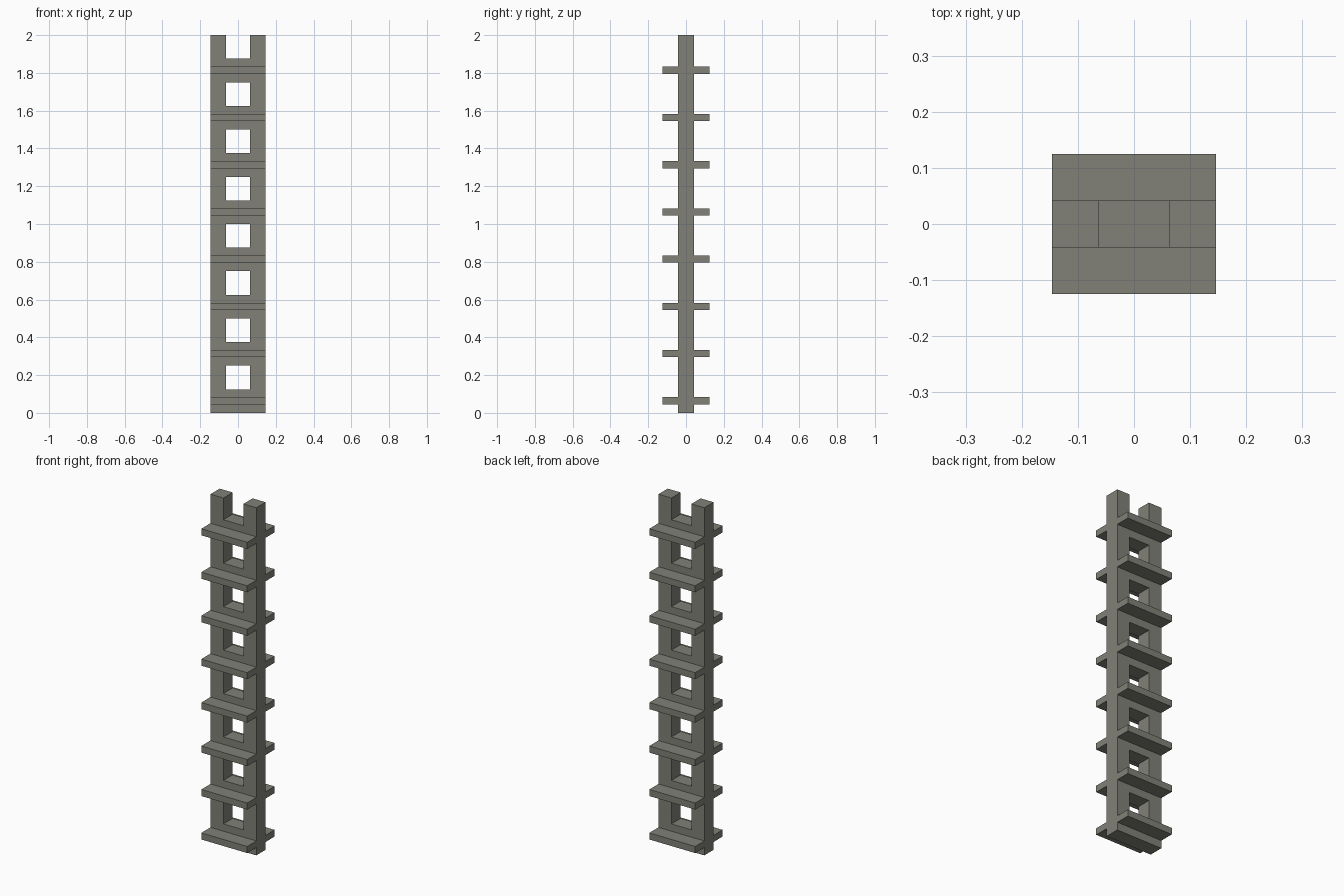
import bpy
import bmesh
from mathutils import Matrix, Vector

cube = bpy.data.objects.get("Cube")
if cube:
    bpy.data.objects.remove(cube, do_unlink=True)

HALF_WIDTH, INNER = 0.146, 0.0635
HALF_DEPTH, LEDGE_REACH = 0.042, 0.125
PITCH, STEPS = 0.25, 8
LEDGE_LOW, LEDGE_HIGH = 0.045, 0.083

# Weathered grey material
grey = bpy.data.materials.new("warm_grey")
grey.use_nodes = True
colour = (0.22, 0.22, 0.19, 1)
grey.diffuse_color = colour
grey.node_tree.nodes["Principled BSDF"].inputs["Base Color"].default_value = colour


def make_object(name, bm):
    bmesh.ops.recalc_face_normals(bm, faces=bm.faces)
    mesh = bpy.data.meshes.new(name)
    bm.to_mesh(mesh)
    bm.free()
    mesh.materials.append(grey)
    obj = bpy.data.objects.new(name, mesh)
    bpy.context.collection.objects.link(obj)
    return obj


# Frame: two uprights joined by cross bars, open in every other middle cell
bm = bmesh.new()
columns = (-HALF_WIDTH, -INNER, INNER, HALF_WIDTH)
row_height = PITCH / 2
for row in range(STEPS * 2):
    low, high = row * row_height, (row + 1) * row_height
    for col in range(3):
        if col == 1 and row % 2:
            continue
        a, b = columns[col], columns[col + 1]
        corners = ((a, low), (b, low), (b, high), (a, high))
        bm.faces.new([bm.verts.new((x, -HALF_DEPTH, z)) for x, z in corners])
bmesh.ops.remove_doubles(bm, verts=bm.verts, dist=0.0001)
front_faces = bm.faces[:]
result = bmesh.ops.extrude_face_region(bm, geom=front_faces, use_keep_orig=True)
back_verts = [v for v in result["geom"] if isinstance(v, bmesh.types.BMVert)]
bmesh.ops.translate(bm, verts=back_verts, vec=(0, 2 * HALF_DEPTH, 0))
make_object("ladder_frame", bm)

# Ledges: flat treads on the front and back of each cross bar
for side, label in ((-1, "front"), (1, "back")):
    for step in range(STEPS):
        bm = bmesh.new()
        size = Vector((2 * HALF_WIDTH, LEDGE_REACH - HALF_DEPTH, LEDGE_HIGH - LEDGE_LOW))
        centre = Vector((0, side * (LEDGE_REACH + HALF_DEPTH) / 2,
                         step * PITCH + (LEDGE_LOW + LEDGE_HIGH) / 2))
        bmesh.ops.create_cube(bm, size=1,
                              matrix=Matrix.Translation(centre) @ Matrix.Diagonal(size).to_4x4())
        make_object(f"{label}_tread_{step + 1}", bm)
